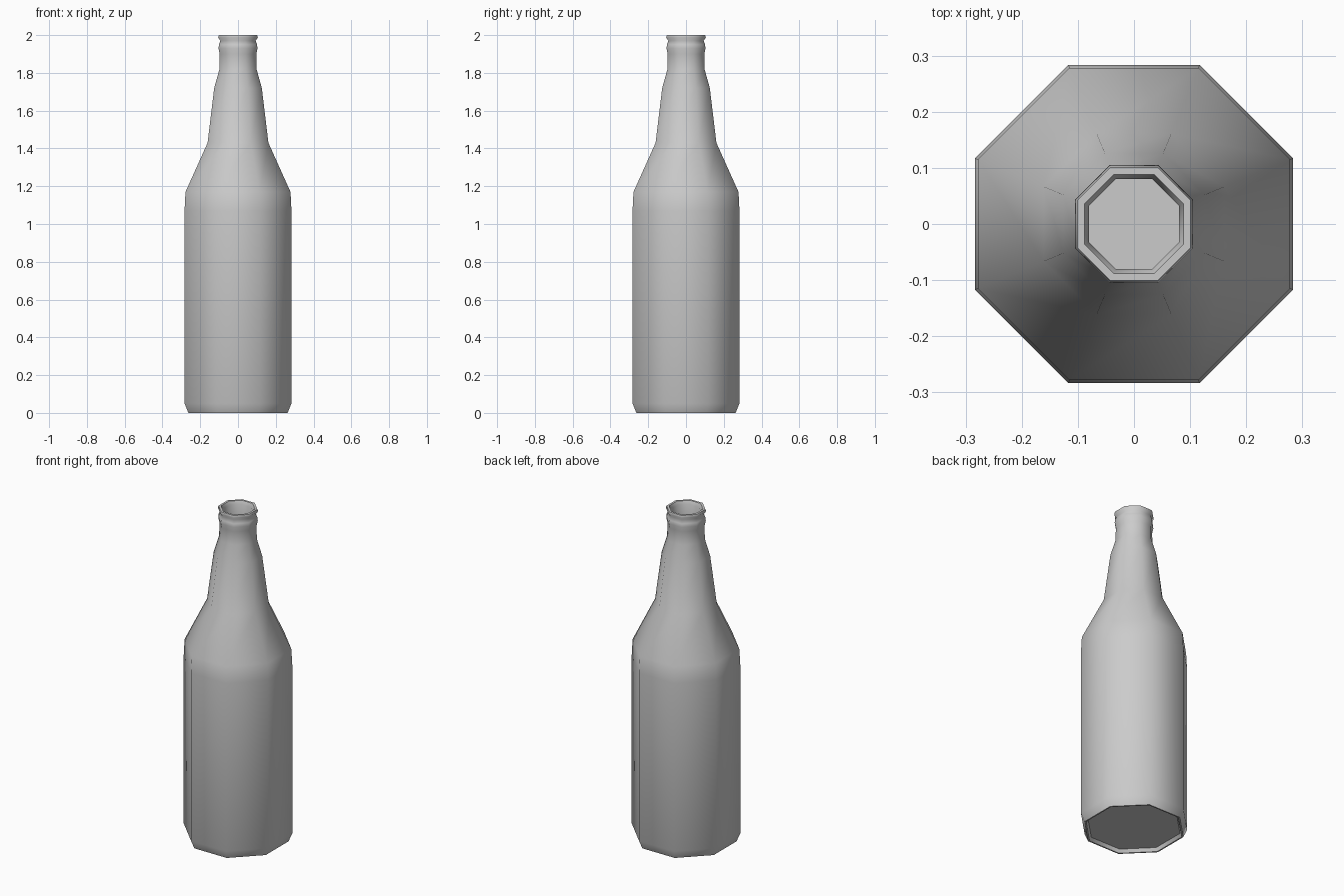
import bpy, bmesh, math

if "Cube" in bpy.data.objects:
    bpy.data.objects.remove(bpy.data.objects["Cube"])

SIDES = 8
K = 1 / math.cos(math.pi / SIDES)   # flat distance -> corner radius

# Profile as (distance to flat, height): recessed base, outside, lip, inside, inner floor
PROFILE = [
    (0.245, 0.02), (0.255, 0.0), (0.263, 0.0), (0.283, 0.05), (0.283, 1.07),
    (0.278, 1.17), (0.161, 1.43), (0.126, 1.72), (0.098, 1.82),
    (0.097, 1.90), (0.103, 1.93), (0.101, 1.95), (0.093, 1.97),
    (0.105, 1.988), (0.101, 2.0), (0.088, 2.0), (0.080, 1.98),
    (0.080, 1.82), (0.108, 1.70), (0.143, 1.42), (0.258, 1.16),
    (0.264, 1.06), (0.264, 0.05),
]


def lathe(name, profile):
    bm = bmesh.new()
    rings = []
    for r, z in profile:
        ring = []
        for i in range(SIDES):
            a = (i + 0.5) * 2 * math.pi / SIDES
            ring.append(bm.verts.new((r * K * math.cos(a), r * K * math.sin(a), z)))
        rings.append(ring)
    for lo, hi in zip(rings, rings[1:]):
        for i in range(SIDES):
            j = (i + 1) % SIDES
            bm.faces.new((lo[i], lo[j], hi[j], hi[i]))
    # Underside and inner floor
    bm.faces.new(rings[0][::-1])
    bm.faces.new(rings[-1])
    bmesh.ops.recalc_face_normals(bm, faces=bm.faces[:])
    mesh = bpy.data.meshes.new(name)
    bm.to_mesh(mesh)
    bm.free()
    ob = bpy.data.objects.new(name, mesh)
    bpy.context.collection.objects.link(ob)
    return ob


# Octagonal glass bottle
bottle = lathe("bottle", PROFILE)
bpy.context.view_layer.objects.active = bottle
bottle.select_set(True)
bpy.ops.object.shade_smooth_by_angle(angle=math.radians(62))
